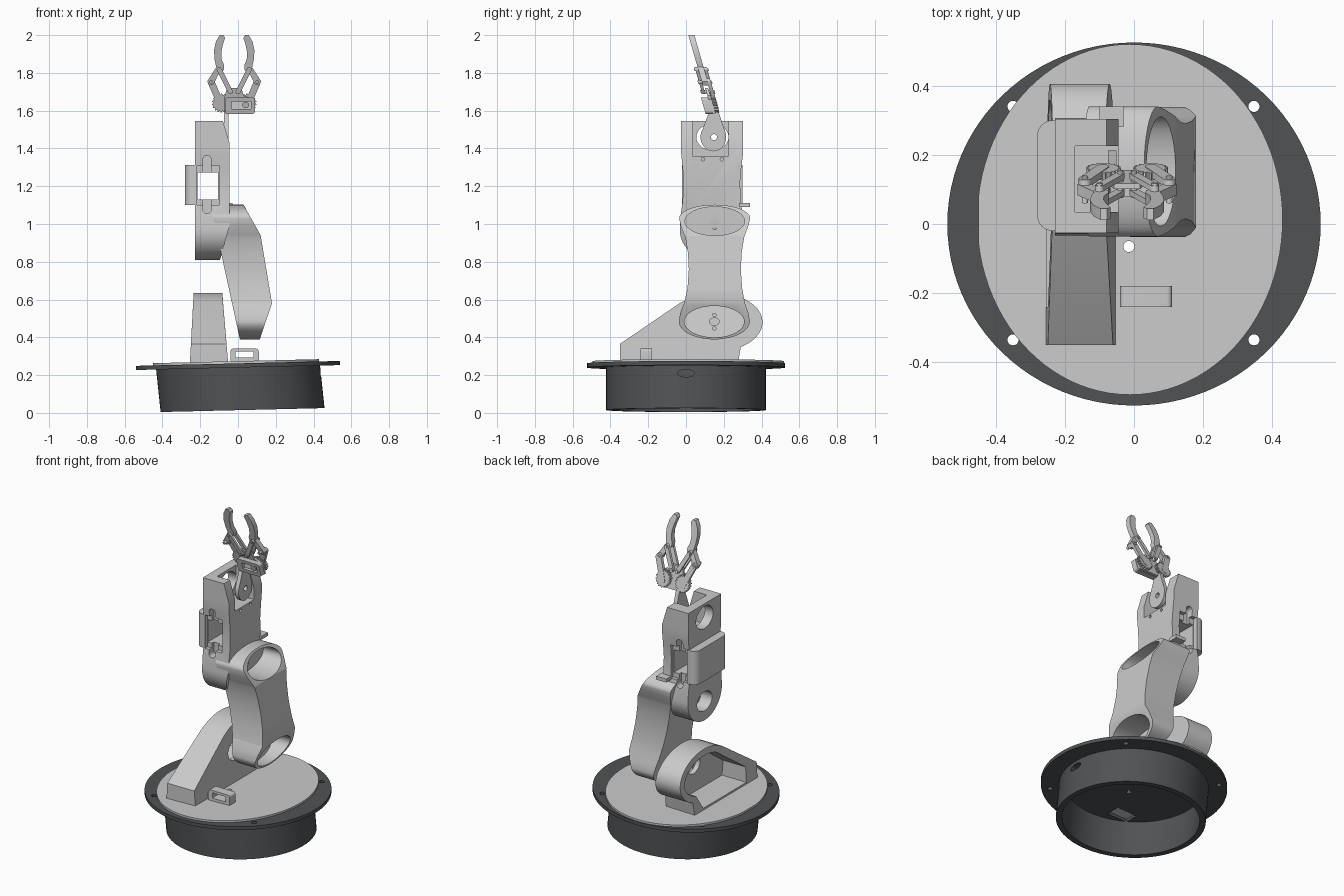
import bpy, bmesh
from math import sin, cos, pi, radians, atan2
from mathutils import Vector


def ell(cx, cy, rx, ry, a0=0, a1=360, n=48):
    full = abs(a1 - a0) == 360
    m = n if full else n + 1
    return [(cx + rx * cos(radians(a0 + (a1 - a0) * i / n)),
             cy + ry * sin(radians(a0 + (a1 - a0) * i / n))) for i in range(m)]


def rect(x0, x1, y0, y1, r=0.0):
    if not r:
        return [(x0, y0), (x1, y0), (x1, y1), (x0, y1)]
    pts = []
    for cx, cy, a in ((x1 - r, y1 - r, 0), (x0 + r, y1 - r, 90), (x0 + r, y0 + r, 180), (x1 - r, y0 + r, 270)):
        pts += ell(cx, cy, r, r, a, a + 90, 6)
    return pts


def capsule(p, q, r):
    a = atan2(q[1] - p[1], q[0] - p[0]) * 180 / pi
    return ell(*q, r, r, a - 90, a + 90, 10) + ell(*p, r, r, a + 90, a + 270, 10)


def prism(name, pts, axis, lo, hi, cuts=(), mat=None):
    """Extrude a 2D outline along an axis between two surfaces lo(a, b) and hi(a, b)."""
    lo_f = lo if callable(lo) else (lambda a, b: lo)
    hi_f = hi if callable(hi) else (lambda a, b: hi)
    bm = bmesh.new()
    f = bm.faces.new([bm.verts.new((a, b, 0)) for a, b in pts])
    ext = bmesh.ops.extrude_face_region(bm, geom=[f])
    for v in ext['geom']:
        if isinstance(v, bmesh.types.BMVert):
            v.co.z = 1
    for c in cuts:
        bmesh.ops.bisect_plane(bm, geom=bm.verts[:] + bm.edges[:] + bm.faces[:],
                               plane_co=(0, c, 0), plane_no=(0, 1, 0))
    for v in bm.verts:
        a, b, t = v.co
        d = lo_f(a, b) + t * (hi_f(a, b) - lo_f(a, b))
        v.co = {'x': (d, a, b), 'y': (a, d, b), 'z': (a, b, d)}[axis]
    bmesh.ops.recalc_face_normals(bm, faces=bm.faces)
    me = bpy.data.meshes.new(name)
    bm.to_mesh(me)
    bm.free()
    ob = bpy.data.objects.new(name, me)
    bpy.context.collection.objects.link(ob)
    if mat:
        me.materials.append(mat)
    return ob


def cut(ob, *args, **kw):
    c = prism("cutter", *args, **kw)
    c.hide_render = True
    m = ob.modifiers.new("cut", 'BOOLEAN')
    m.operation, m.solver, m.object = 'DIFFERENCE', 'EXACT', c
    bpy.context.view_layer.objects.active = ob
    bpy.ops.object.modifier_apply(modifier=m.name)
    bpy.data.objects.remove(c)


def ramp(*pts):
    """Piecewise linear function of the second outline coordinate."""
    def f(a, b):
        if b <= pts[0][0]:
            return pts[0][1]
        for (b0, v0), (b1, v1) in zip(pts, pts[1:]):
            if b <= b1:
                return v0 + (v1 - v0) * (b - b0) / (b1 - b0)
        return pts[-1][1]
    return f


def slope(z):
    return lambda a, b: z + 0.024 * a


dark = bpy.data.materials.new("dark_grey")
dark.diffuse_color = (0.08, 0.085, 0.09, 1)

# Base drum: open underneath, slightly sheared
drum = prism("base_drum", ell(0, 0, 0.435, 0.423, n=72), 'z', slope(0.015), slope(0.245), mat=dark)
cut(drum, ell(0, 0, 0.40, 0.388, n=72), 'z', -0.2, 0.5)
cut(drum, ell(0, 0.21, 0.045, 0.02, n=24), 'x', 0.2, 0.6)
for v in drum.data.vertices:
    v.co.x += 0.105 * (0.245 - v.co.z)

# Flange with four screw holes, and the turntable disc
flange = prism("base_flange", ell(0, 0, 0.54, 0.525, n=96), 'z', slope(0.24), slope(0.262), mat=dark)
disc = prism("turntable", [(max(x, -0.45), y) for x, y in ell(-0.012, 0.013, 0.442, 0.507, n=96)],
             'z', slope(0.258), slope(0.274))
for x in (-0.35, 0.347):
    for y in (-0.335, 0.34):
        cut(flange, ell(x, y, 0.016, 0.016, n=20), 'z', 0, 0.5)
for y0, y1 in ((-0.33, -0.24), (0.15, 0.25)):
    cut(flange, rect(-0.22, -0.08, y0, y1), 'z', 0, 0.5)
for ob in (flange, disc):
    cut(ob, ell(-0.015, -0.065, 0.016, 0.016, n=20), 'z', 0, 0.5)

# Small cable loop on the turntable
loop = prism("cable_loop", rect(-0.04, 0.11, 0.265, 0.34, 0.015), 'y', -0.24, -0.18)
cut(loop, rect(-0.012, 0.082, 0.292, 0.325), 'y', -0.4, 0)

# Shoulder bracket: hollow shell open on the left
sl = ramp((0.26, -0.255), (0.63, -0.235))
sr = ramp((0.26, -0.052), (0.63, -0.083))
shoulder = prism("shoulder_bracket", [(-0.35, 0.26), (-0.35, 0.365), (-0.03, 0.583)]
                 + ell(0.16, 0.48, 0.245, 0.155, 130, -58, 40) + [(0.275, 0.26)], 'x', sl, sr)
cut(shoulder, [(-0.24, 0.279), (-0.24, 0.375), (-0.02, 0.53)]
    + ell(0.16, 0.48, 0.2, 0.115, 130, -62, 40) + [(0.19, 0.279)],
    'x', -0.5, lambda a, b: sr(a, b) - 0.03)
cut(shoulder, ell(0.06, 0.46, 0.06, 0.055, n=32), 'x', -0.5, 0.2)

# Upper arm: dumbbell outline, angled cup openings at both ends
al = ramp((0.39, 0.01), (1.1, -0.145))
ar = ramp((0.39, 0.115), (0.58, 0.18), (0.94, 0.12), (1.1, 0.03))
outline = (ell(0.15, 0.485, 0.188, 0.096, 180, 360, 28)
           + [(0.33, 0.53), (0.312, 0.58), (0.297, 0.66), (0.29, 0.76), (0.295, 0.85), (0.308, 0.93), (0.33, 0.99)]
           + ell(0.152, 1.03, 0.188, 0.072, 0, 180, 28)
           + [(-0.028, 0.99), (-0.004, 0.93), (0.01, 0.85), (0.015, 0.76), (0.008, 0.66), (-0.01, 0.58), (-0.03, 0.53)])
arm = prism("upper_arm", outline, 'x', al, ar, cuts=(0.58, 0.94))
for y, z, rz, floor in ((0.15, 0.483, 0.083, lambda a, b: al(a, b) + 0.03), (0.152, 1.015, 0.076, -0.04)):
    cut(arm, ell(y, z, 0.158, rz), 'x', floor, 0.4)
    for dz, r in ((0, 0.02), (-0.036, 0.008), (0.036, 0.008)):
        cut(arm, ell(y, z + dz, r * 1.3, r, n=20), 'x', -0.3, 0.3)
prism("elbow_tab", rect(0.28, 0.34, 1.09, 1.112), 'x', -0.10, -0.03)

# Forearm housing
fr = ramp((0.81, -0.095), (0.99, -0.045), (1.43, -0.045), (1.546, -0.08))
fore = prism("forearm", ell(0.137, 0.97, 0.17, 0.16, 180, 360, 28)
             + [(0.302, 1.04), (0.29, 1.12), (0.286, 1.22), (0.293, 1.3), (0.303, 1.38), (0.303, 1.546),
                (-0.026, 1.546), (-0.026, 1.38), (-0.018, 1.3), (-0.013, 1.22), (-0.018, 1.12), (-0.029, 1.04)],
             'x', -0.228, fr, cuts=(0.99, 1.43))
cut(fore, rect(0.035, 0.225, 1.36, 1.6), 'x', -0.17, 0.1)
cut(fore, ell(0.14, 1.46, 0.085, 0.07), 'x', -0.4, -0.1)
cut(fore, ell(0.14, 0.93, 0.075, 0.06), 'x', -0.4, -0.15)
cut(fore, rect(-0.215, -0.105, 1.13, 1.272), 'y', -0.3, 0.6)
for y0, y1 in ((-0.2, 0.005), (0.27, 0.5)):
    cut(fore, rect(-0.22, -0.098, 1.10, 1.31), 'y', y0, y1)
    cut(fore, rect(-0.186, -0.142, 1.055, 1.362, 0.021), 'y', y0 - 0.02, y1 + 0.02 if y0 < 0 else y1)
for y in (0.09, 0.19):
    cut(fore, ell(y, 1.343, 0.009, 0.009, n=16), 'x', -0.1, 0.1)
prism("forearm_cover", [(-0.218, -0.02), (-0.218, 0.3)] + ell(-0.235, 0.255, 0.045, 0.045, 90, 180, 8)
      + ell(-0.235, 0.025, 0.045, 0.045, 180, 270, 8), 'z', 1.1, 1.312)

# Wrist: teardrop plate on a sideways axis
wrist = prism("wrist_plate", ell(0.145, 1.46, 0.068, 0.075, 150, 390, 32) + [(0.17, 1.6), (0.125, 1.6)],
              'x', -0.075, -0.05)
cut(wrist, ell(0.148, 1.46, 0.016, 0.016, n=20), 'x', -0.3, 0.2)


# Gripper: flat parts in a plane leaning forward
def grip(name, pts, d0, d1):
    def off(d):
        return lambda a, b: 0.15 - 0.29 * (b - 1.58) + d
    return prism(name, pts, 'y', off(d0), off(d1))


def gear(cx, cz, r, n=18):
    pts = []
    for i in range(n):
        for k, rr in ((0, r - 0.007), (0.3, r), (0.6, r), (0.8, r - 0.007)):
            t = 2 * pi * (i + k) / n
            pts.append((cx + rr * cos(t), cz + rr * sin(t)))
    return pts


grip("palm_plate", [(-0.075, 1.585), (0.085, 1.585), (0.085, 1.66), (0.03, 1.68), (0.018, 1.72),
                    (-0.058, 1.72), (-0.07, 1.68)], -0.008, 0.008)
mount = grip("gripper_motor_mount", rect(-0.07, 0.09, 1.583, 1.67, 0.015), -0.045, -0.008)
cut(mount, rect(-0.035, 0.068, 1.608, 1.648), 'y', -0.5, 0.117)
grip("gripper_motor_shaft", ell(0.04, 1.63, 0.018, 0.016, n=20), -0.04, 0.02)
for side, sg in (("left", 1), ("right", -1)):
    def M(pts):
        return [(-0.02 + sg * (x + 0.02), z) for x, z in pts]
    grip(side + "_gear", M(gear(-0.088, 1.64, 0.05)), 0.008, 0.03)
    grip(side + "_drive_link", M(capsule((-0.09, 1.63), (-0.142, 1.752), 0.018)), 0.012, 0.032)
    for d in (-0.032, 0.016):
        grip(side + "_guide_link", M(capsule((-0.04, 1.70), (-0.10, 1.818), 0.013)), d, d + 0.016)
    grip(side + "_finger", M([(-0.163, 1.755), (-0.152, 1.733), (-0.13, 1.738), (-0.105, 1.79), (-0.075, 1.815),
                              (-0.073, 1.84), (-0.086, 1.87), (-0.088, 1.91), (-0.08, 1.95), (-0.068, 1.985),
                              (-0.078, 2.0), (-0.097, 2.0), (-0.117, 1.965), (-0.127, 1.92), (-0.124, 1.87),
                              (-0.115, 1.83)]), -0.016, 0.016)
    for p in ((-0.142, 1.752), (-0.10, 1.818), (-0.04, 1.70)):
        grip(side + "_pin", M(ell(*p, 0.009, 0.009, n=16)), -0.038, 0.038)

# Smooth the curved faces, keep hard edges
for ob in bpy.data.objects:
    ob.select_set(True)
bpy.context.view_layer.objects.active = drum
bpy.ops.object.shade_smooth_by_angle(angle=radians(30))
